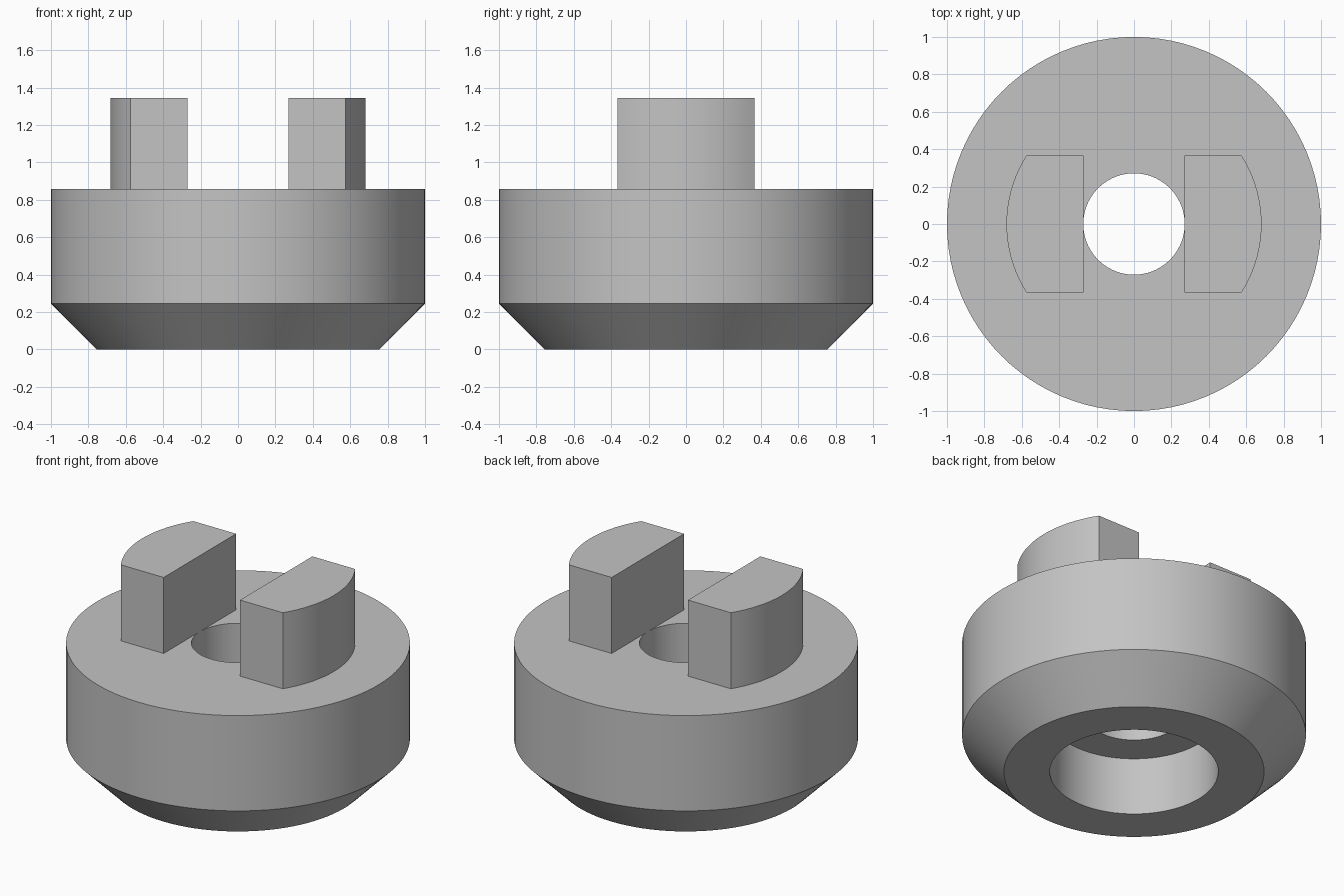
import bpy
import bmesh
from math import asin, cos, sin, radians, pi

cube = bpy.data.objects.get("Cube")
if cube:
    bpy.data.objects.remove(cube, do_unlink=True)

SIDES = 96
BODY_TOP, TOTAL_TOP = 0.857, 1.345
HOLE_R, LUG_R, LUG_HALF = 0.271, 0.682, 0.367

grey = bpy.data.materials.new("plain_grey")
grey.use_nodes = True
colour = (0.55, 0.55, 0.55, 1)
grey.diffuse_color = colour
grey.node_tree.nodes["Principled BSDF"].inputs["Base Color"].default_value = colour


def finish(bm, name):
    bmesh.ops.recalc_face_normals(bm, faces=bm.faces)
    mesh = bpy.data.meshes.new(name)
    bm.to_mesh(mesh)
    bm.free()
    obj = bpy.data.objects.new(name, mesh)
    bpy.context.collection.objects.link(obj)
    mesh.materials.append(grey)
    bpy.ops.object.select_all(action='DESELECT')
    obj.select_set(True)
    bpy.context.view_layer.objects.active = obj
    bpy.ops.object.shade_smooth_by_angle(angle=radians(30))
    return obj


# Chamfered body with a through hole and a counterbore underneath
profile = [(HOLE_R, BODY_TOP), (1, BODY_TOP), (1, 0.245), (0.757, 0),
           (0.49, 0), (0.49, 0.37), (HOLE_R, 0.37)]
bm = bmesh.new()
verts = [bm.verts.new((r, 0, z)) for r, z in profile]
edges = [bm.edges.new((v, verts[(i + 1) % len(verts)])) for i, v in enumerate(verts)]
bmesh.ops.spin(bm, geom=verts + edges, cent=(0, 0, 0), axis=(0, 0, 1),
               angle=2 * pi, steps=SIDES, use_merge=True)
bmesh.ops.remove_doubles(bm, verts=bm.verts, dist=0.0001)
finish(bm, "body")


# Upright drive lugs: flat inner face, flat ends, round outer face
def lug(name, side):
    bm = bmesh.new()
    half = asin(LUG_HALF / LUG_R)
    steps = 18
    angles = [half * (2 * i / steps - 1) for i in range(steps + 1)]
    outline = [(LUG_R * cos(a), LUG_R * sin(a)) for a in angles]
    outline += [(HOLE_R, LUG_HALF), (HOLE_R, -LUG_HALF)]
    base = bm.faces.new([bm.verts.new((side * x, y, BODY_TOP)) for x, y in outline])
    top = bmesh.ops.extrude_face_region(bm, geom=[base], use_keep_orig=True)
    moved = [g for g in top["geom"] if isinstance(g, bmesh.types.BMVert)]
    bmesh.ops.translate(bm, verts=moved, vec=(0, 0, TOTAL_TOP - BODY_TOP))
    finish(bm, name)


lug("left_lug", 1)
lug("right_lug", -1)
